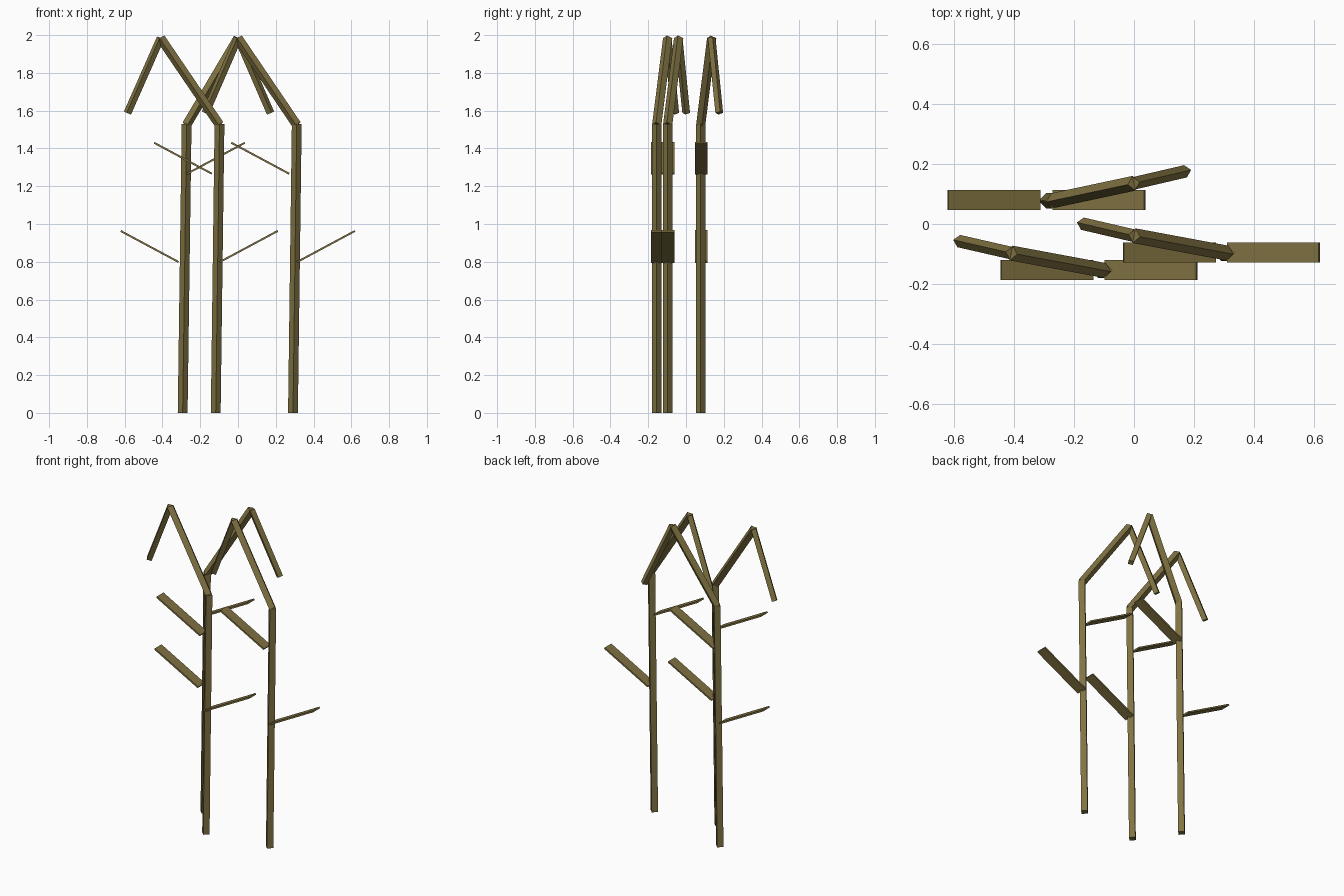
import bpy, bmesh
from mathutils import Vector, Matrix

if "Cube" in bpy.data.objects:
    bpy.data.objects.remove(bpy.data.objects["Cube"])

olive = bpy.data.materials.new("dry_olive")
olive.diffuse_color = (0.215, 0.168, 0.054, 1)
olive.use_nodes = True
olive.node_tree.nodes["Principled BSDF"].inputs["Base Color"].default_value = olive.diffuse_color


def add_object(name, bm):
    bmesh.ops.recalc_face_normals(bm, faces=bm.faces)
    mesh = bpy.data.meshes.new(name)
    bm.to_mesh(mesh)
    bm.free()
    mesh.materials.append(olive)
    obj = bpy.data.objects.new(name, mesh)
    bpy.context.collection.objects.link(obj)


def rod(name, a, b, radius):
    """Four-sided rod between two points, with a ridge on top."""
    a, b = Vector(a), Vector(b)
    d = b - a
    mat = Matrix.Translation((a + b) / 2) @ d.to_track_quat('Z', 'Y').to_matrix().to_4x4()
    bm = bmesh.new()
    bmesh.ops.create_cone(bm, cap_ends=True, segments=4, radius1=radius,
                          radius2=radius, depth=d.length, matrix=mat)
    add_object(name, bm)


def blade(name, x, y, z, side):
    """Thin flat leaf rising outward from (x, y, z) to the given side."""
    d = Vector((side * 0.306, 0, 0.164))
    mat = (Matrix.Translation(Vector((x, y, z)) + d / 2)
           @ d.to_track_quat('X', 'Z').to_matrix().to_4x4()
           @ Matrix.Diagonal((d.length, 0.067, 0.01, 1)))
    bm = bmesh.new()
    bmesh.ops.create_cube(bm, size=1, matrix=mat)
    add_object(name, bm)


# Stalks: foot x, joint x, apex x, tip x, depth y, lean side of the drooping head
stalks = [
    ("left", -0.118, -0.098, -0.41, -0.585, -0.155, -1),
    ("right", 0.291, 0.311, 0.0, -0.172, -0.097, -1),
    ("back", -0.293, -0.272, 0.0, 0.172, 0.078, 1),
]
for name, foot, joint, apex, tip, y, side in stalks:
    top = (apex, y + 0.058, 1.984)
    rod(name + "_stem", (foot, y, 0), (joint, y, 1.53), 0.026)
    rod(name + "_bend", (joint, y, 1.525), top, 0.025)
    rod(name + "_tip", top, (tip, y + 0.098, 1.588), 0.021)
    # upper leaf on the head's side, lower leaf opposite
    upper_x = joint - 0.04 if side < 0 else joint + 0.002
    lower_x = foot + 0.022 if side < 0 else foot - 0.022
    blade(name + "_upper_leaf", upper_x, y + 0.002, 1.266, side)
    blade(name + "_lower_leaf", lower_x, y + 0.002, 0.799, -side)
